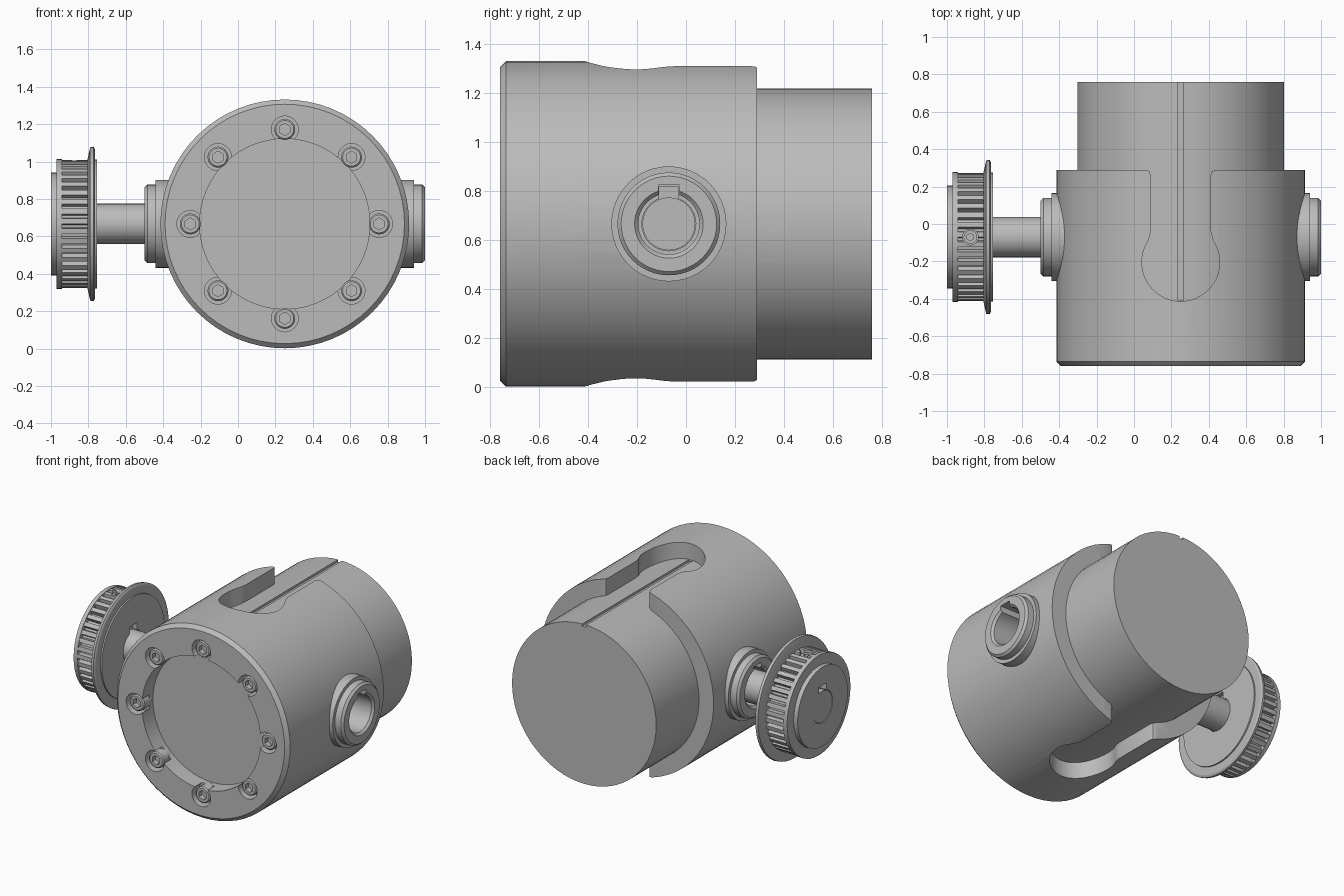
import bpy, bmesh
from math import sin, cos, pi, radians
from mathutils import Vector

cube = bpy.data.objects.get("Cube")
if cube:
    bpy.data.objects.remove(cube)

steel = bpy.data.materials.new("plain_grey")
steel.use_nodes = True
GREY = (0.5, 0.5, 0.5, 1)
steel.diffuse_color = GREY
steel.node_tree.nodes["Principled BSDF"].inputs["Base Color"].default_value = GREY

BODY = Vector((0.25, 0, 0.667))      # main axis, along y
CROSS = Vector((0, -0.07, 0.667))    # shaft axis, along x


def place(axis, a, u, v):
    return {"X": (a, u, v), "Y": (u, a, v), "Z": (u, v, a)}[axis]


def finish(name, bm, centre):
    bmesh.ops.recalc_face_normals(bm, faces=bm.faces)
    bmesh.ops.translate(bm, verts=bm.verts, vec=centre)
    mesh = bpy.data.meshes.new(name)
    bm.to_mesh(mesh)
    bm.free()
    mesh.materials.append(steel)
    obj = bpy.data.objects.new(name, mesh)
    bpy.context.scene.collection.objects.link(obj)
    return obj


def lathe(name, profile, axis, centre, n=48):
    """Revolve a closed profile of (position, radius) about an axis."""
    bm = bmesh.new()
    rings = []
    for a, r in profile:
        if r == 0:
            rings.append([bm.verts.new(place(axis, a, 0, 0))] * n)
        else:
            rings.append([bm.verts.new(place(axis, a, r * sin(2 * pi * i / n), r * cos(2 * pi * i / n)))
                          for i in range(n)])
    for k, p in enumerate(rings):
        q = rings[(k + 1) % len(rings)]
        for i in range(n):
            j = (i + 1) % n
            corners = list(dict.fromkeys((p[i], p[j], q[j], q[i])))
            if len(corners) > 2:
                bm.faces.new(corners)
    return finish(name, bm, centre)


def rod(name, a, b, r, axis, centre, n=48):
    return lathe(name, [(a, 0), (a, r), (b, r), (b, 0)], axis, centre, n)


def prism(name, outline, a, b, axis, centre):
    bm = bmesh.new()
    low = [bm.verts.new(place(axis, a, u, v)) for u, v in outline]
    high = [bm.verts.new(place(axis, b, u, v)) for u, v in outline]
    bm.faces.new(low)
    bm.faces.new(high)
    for i in range(len(low)):
        j = (i + 1) % len(low)
        bm.faces.new((low[i], low[j], high[j], high[i]))
    return finish(name, bm, centre)


def slot(u, v0, v1, a, b, axis, centre):
    return prism("cutter", [(-u, v0), (u, v0), (u, v1), (-u, v1)], a, b, axis, centre)


def hexagon(r):
    return [(r * sin(k * pi / 3), r * cos(k * pi / 3)) for k in range(6)]


def cut(obj, cutter):
    mod = obj.modifiers.new("cut", "BOOLEAN")
    mod.operation, mod.solver, mod.object = "DIFFERENCE", "EXACT", cutter
    bpy.context.view_layer.objects.active = obj
    bpy.ops.object.modifier_apply(modifier=mod.name)
    bpy.data.objects.remove(cutter)


# Outer sleeve with chamfered front rim and recess
sleeve = lathe("sleeve", [(-0.76, 0.455), (-0.76, 0.64), (-0.735, 0.665),
                          (0.29, 0.665), (0.29, 0.455)], "Y", BODY, 64)

# Keyhole opening through the top and bottom of the sleeve
flank = [(0.19, 0.31), (0.19, 0.29), (0.168, 0.282), (0.16, 0.26), (0.16, -0.04), (0.172, -0.085)]
arc = [(0.208 * cos(radians(t)), -0.205 + 0.208 * sin(radians(t))) for t in range(22, -203, -8)]
keyhole = flank + arc + [(-x, y) for x, y in reversed(flank)]
cut(sleeve, prism("cutter", keyhole, -1, 1, "Z", BODY))
cut(sleeve, rod("cutter", -1, 1, 0.18, "X", CROSS + Vector((0.25, 0, 0))))

# Inner core with a fine groove on top and a cross bore
core = rod("core", -0.64, 0.76, 0.553, "Y", BODY, 64)
cut(core, slot(0.015, 0.537, 0.6, -0.41, 0.8, "Y", BODY))
cut(core, rod("cutter", -1, 1, 0.18, "X", CROSS + Vector((0.25, 0, 0))))

# Ring of socket screws in counterbored pockets
SCREW_RADIUS = 0.505
screw = lathe("screw_1", [(-0.66, 0), (-0.66, 0.056), (-0.737, 0.056), (-0.745, 0.048), (-0.745, 0)],
              "Y", Vector(), 24)
cut(screw, prism("cutter", hexagon(0.032), -0.8, -0.71, "Y", Vector()))
for k in range(8):
    t = k * pi / 4
    spot = BODY + SCREW_RADIUS * Vector((sin(t), 0, cos(t)))
    cut(sleeve, rod("cutter", -0.8, -0.68, 0.072, "Y", spot, 24))
    if k:
        head = bpy.data.objects.new(f"screw_{k + 1}", screw.data)
        bpy.context.scene.collection.objects.link(head)
    else:
        head = screw
    head.location = spot

# Cross bushing: stepped hub at each end, keyed bore
half = [(0.69, 0.235), (0.69, 0.21), (0.735, 0.21), (0.75, 0.195), (0.75, 0.14), (0.735, 0.125)]
bushing = lathe("bushing", half + [(-a, r) for a, r in reversed(half)], "X",
                CROSS + Vector((0.25, 0, 0)))
cut(bushing, slot(0.043, 0.08, 0.158, -0.6, 1.1, "X", CROSS))

# Shaft
rod("shaft", -0.998, -0.2, 0.108, "X", CROSS, 32)

# Toothed belt pulley
TEETH = 40
outline = []
for k in range(TEETH):
    for step, r in ((0, 0.343), (0.52, 0.343), (0.62, 0.312), (0.9, 0.312)):
        t = 2 * pi * (k + step) / TEETH
        outline.append((r * sin(t), r * cos(t)))
teeth = prism("pulley_teeth", outline, -0.955, -0.785, "X", CROSS)
end_hub = lathe("pulley_end_hub", [(-1.0, 0.11), (-1.0, 0.275), (-0.97, 0.275), (-0.97, 0.347),
                                   (-0.942, 0.347), (-0.942, 0.11)], "X", CROSS)
cut(end_hub, slot(0.04, 0.08, 0.15, -1.1, -0.9, "X", CROSS))
flange = lathe("pulley_flange", [(-0.805, 0.11), (-0.805, 0.345), (-0.79, 0.41), (-0.772, 0.413),
                                 (-0.765, 0.4), (-0.765, 0.345), (-0.755, 0.345), (-0.755, 0.11)],
               "X", CROSS)
cut(flange, slot(0.04, 0.08, 0.15, -0.9, -0.7, "X", CROSS))

# Set screw sunk into the pulley teeth
SET = CROSS + Vector((-0.875, 0, 0))
cut(teeth, rod("cutter", 0.27, 0.4, 0.042, "Z", SET, 24))
set_screw = rod("set_screw", 0.25, 0.325, 0.036, "Z", SET, 24)
cut(set_screw, prism("cutter", hexagon(0.02), 0.3, 0.4, "Z", SET))

# Smooth the round walls, keep the edges sharp
bpy.ops.object.select_all(action="DESELECT")
for obj in bpy.context.scene.collection.objects:
    if obj.type == "MESH":
        obj.select_set(True)
        bpy.context.view_layer.objects.active = obj
bpy.ops.object.shade_smooth_by_angle(angle=radians(28))
